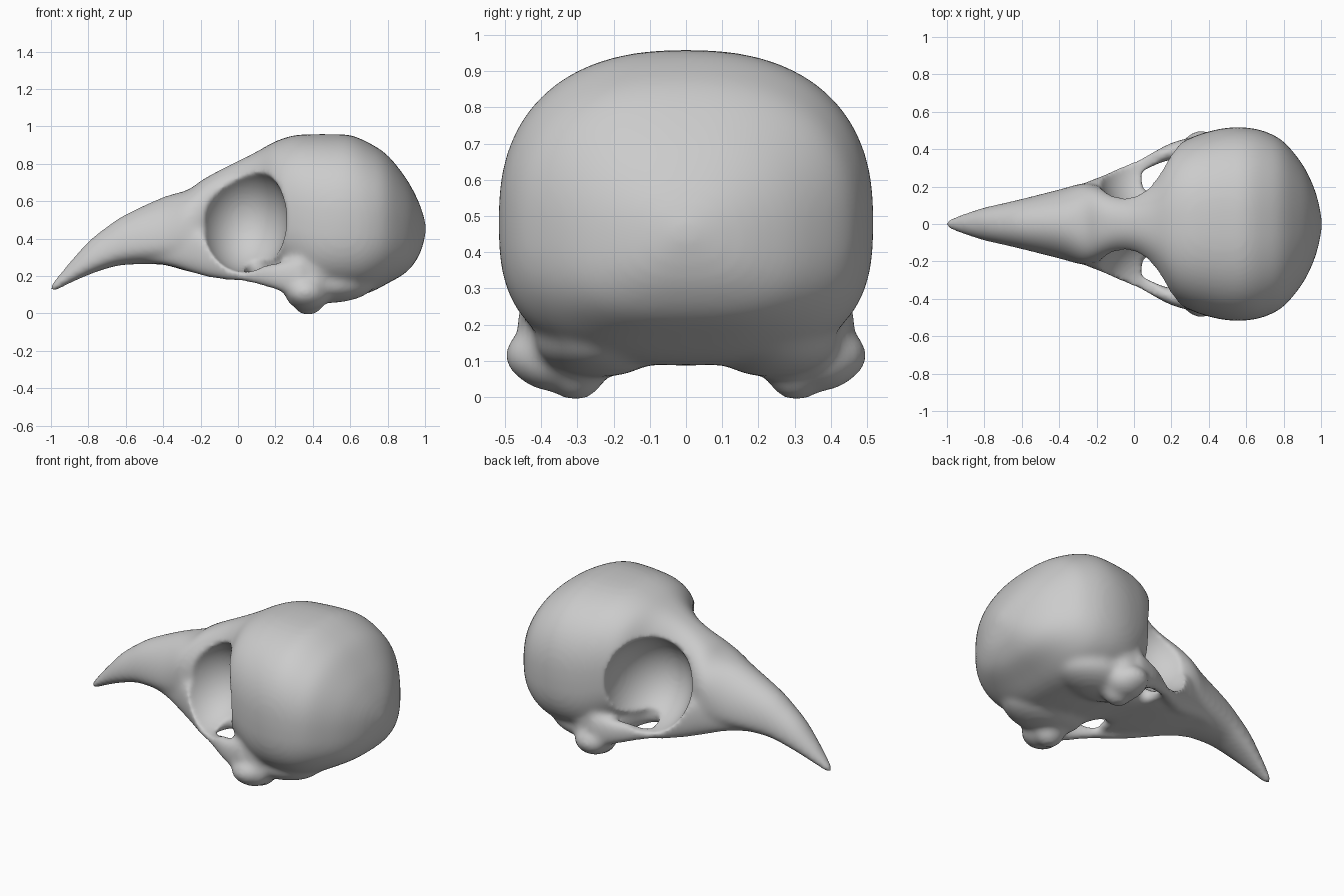
import bpy, bmesh, math
from mathutils import Matrix, Vector

cube = bpy.data.objects.get("Cube")
if cube:
    bpy.data.objects.remove(cube, do_unlink=True)

bone = bpy.data.materials.new("bone_grey")
bone.use_nodes = True
GREY = (0.6, 0.6, 0.6, 1)
bone.diffuse_color = GREY
bsdf = next(n for n in bone.node_tree.nodes if n.type == "BSDF_PRINCIPLED")
bsdf.inputs["Base Color"].default_value = GREY
bsdf.inputs["Roughness"].default_value = 0.7


def finish(bm, name):
    bmesh.ops.recalc_face_normals(bm, faces=bm.faces)
    mesh = bpy.data.meshes.new(name)
    bm.to_mesh(mesh)
    bm.free()
    obj = bpy.data.objects.new(name, mesh)
    bpy.context.collection.objects.link(obj)
    return obj


def smooth_rows(rows, steps):
    """Catmull-Rom interpolation between section rows."""
    out = []
    for i in range(len(rows) - 1):
        quad = [rows[max(i - 1, 0)], rows[i], rows[i + 1], rows[min(i + 2, len(rows) - 1)]]
        for s in range(steps):
            t = s / steps
            out.append([b + t / 2 * (c - a + t * (2 * a - 5 * b + 4 * c - d + t * (3 * (b - c) + d - a)))
                        for a, b, c, d in zip(*quad)])
    return out + [list(rows[-1])]


def loft(name, rows, steps=5, sides=56):
    """Rows: x, centre y, half width, bottom, top, squareness above and below, height of widest point."""
    bm = bmesh.new()
    rings = []
    for x, y, w, low, high, upper, lower, waist in smooth_rows(rows, steps):
        ring = []
        middle = low + waist * (high - low)
        for k in range(sides):
            a = math.tau * k / sides
            c, s = math.cos(a), math.sin(a)
            power = upper if s > 0 else lower
            reach = high - middle if s > 0 else middle - low
            px = math.copysign(abs(c) ** (2 / power), c)
            pz = math.copysign(abs(s) ** (2 / power), s)
            ring.append(bm.verts.new((x, y + w * px, middle + pz * reach)))
        rings.append(ring)
    for a, b in zip(rings, rings[1:]):
        for k in range(sides):
            n = (k + 1) % sides
            bm.faces.new((a[k], a[n], b[n], b[k]))
    bm.faces.new(rings[0])
    bm.faces.new(rings[-1])
    return finish(bm, name)


def ellipsoid(name, centre, radii):
    bm = bmesh.new()
    bmesh.ops.create_uvsphere(bm, u_segments=48, v_segments=32, radius=1,
                              matrix=Matrix.Translation(Vector(centre)) @ Matrix.Diagonal((*radii, 1)))
    return finish(bm, name)


def modify(obj, kind, **settings):
    mod = obj.modifiers.new(kind.lower(), kind)
    for key, value in settings.items():
        setattr(mod, key, value)
    bpy.context.view_layer.objects.active = obj
    bpy.ops.object.modifier_apply(modifier=mod.name)


# Beak, brow and braincase in one sweep
profile = [
    (-1.008, .02, .107, .15), (-.985, .032, .115, .175), (-.9, .06, .16, .275),
    (-.8, .09, .205, .385), (-.7, .112, .24, .465), (-.6, .135, .26, .53),
    (-.4, .185, .26, .622), (-.27, .218, .225, .66), (-.19, .205, .215, .715),
    (-.1, .175, .22, .765), (0, .185, .24, .815), (.1, .26, .25, .865),
    (.2, .40, .22, .92), (.3, .46, .155, .952), (.4, .495, .1, .958),
    (.5, .515, .088, .958), (.6, .516, .09, .953), (.7, .495, .11, .912),
    (.8, .44, .16, .845), (.9, .32, .22, .72), (.96, .2, .295, .61),
    (.99, .1, .37, .53), (1.005, .02, .44, .47)]
rows = []
for x, w, low, high in profile:
    if x < -.35:
        shape = (2.05, 2.3, .33)
    elif x < .15:
        shape = (2.4, 2.4, .5)
    else:
        shape = (2.4, 2.8, .46)
    rows.append((x, 0, w, low, high, *shape))
skull = loft("skull", rows)

# Palate floor, narrowing sharply to leave the openings, then spreading to the joints
parts = [loft("palate", [(x, 0, w, low, high, 4, 4, .5) for x, w, low, high in (
    (-.42, .13, .27, .34), (-.3, .19, .235, .34), (-.15, .235, .2, .36),
    (.01, .3, .188, .31), (.035, .3, .188, .3), (.055, .18, .188, .3),
    (.14, .19, .175, .3), (.22, .33, .15, .3), (.32, .38, .115, .3), (.42, .36, .1, .3))])]

for side in (1, -1):
    # Cheek bar, flaring out of the beak
    parts.append(loft("cheek_bar", [(x, side * y, w, low, high, 2.3, 2.3, .5) for x, y, w, low, high in (
        (-.5, .075, .04, .27, .38), (-.37, .125, .05, .255, .43), (-.25, .165, .06, .218, .48),
        (-.15, .205, .06, .19, .42), (-.05, .265, .05, .175, .33), (.05, .32, .037, .165, .26),
        (.2, .39, .045, .125, .27), (.34, .415, .055, .07, .31))]))
    # Jaw joint
    for name, centre, radii in (
            ("joint_root", (.37, .36, .2), (.14, .095, .17)),
            ("joint_inner_knob", (.375, .305, .105), (.1, .095, .116)),
            ("joint_bridge", (.37, .365, .11), (.12, .12, .095)),
            ("joint_outer_knob", (.36, .415, .115), (.1, .085, .075)),
            ("joint_web", (.47, .24, .16), (.26, .18, .105))):
        x, y, z = centre
        parts.append(ellipsoid(name, (x, side * y, z), radii))

# Fuse the parts into one bone
bpy.ops.object.select_all(action="DESELECT")
for obj in parts + [skull]:
    obj.select_set(True)
bpy.context.view_layer.objects.active = skull
bpy.ops.object.join()
modify(skull, "REMESH", mode="VOXEL", voxel_size=0.013)
modify(skull, "SMOOTH", factor=0.5, iterations=16)

# Eye sockets scooped from both sides
for side in (1, -1):
    cutter = ellipsoid("socket_cutter", (.03, side * .345, .505), (.238, .305, .285))
    cutter.hide_render = True
    modify(skull, "BOOLEAN", operation="DIFFERENCE", solver="EXACT", object=cutter)
    bpy.data.objects.remove(cutter, do_unlink=True)
modify(skull, "REMESH", mode="VOXEL", voxel_size=0.013)
modify(skull, "SMOOTH", factor=0.5, iterations=8)

skull.data.materials.clear()
skull.data.materials.append(bone)
for poly in skull.data.polygons:
    poly.material_index = 0
    poly.use_smooth = True
